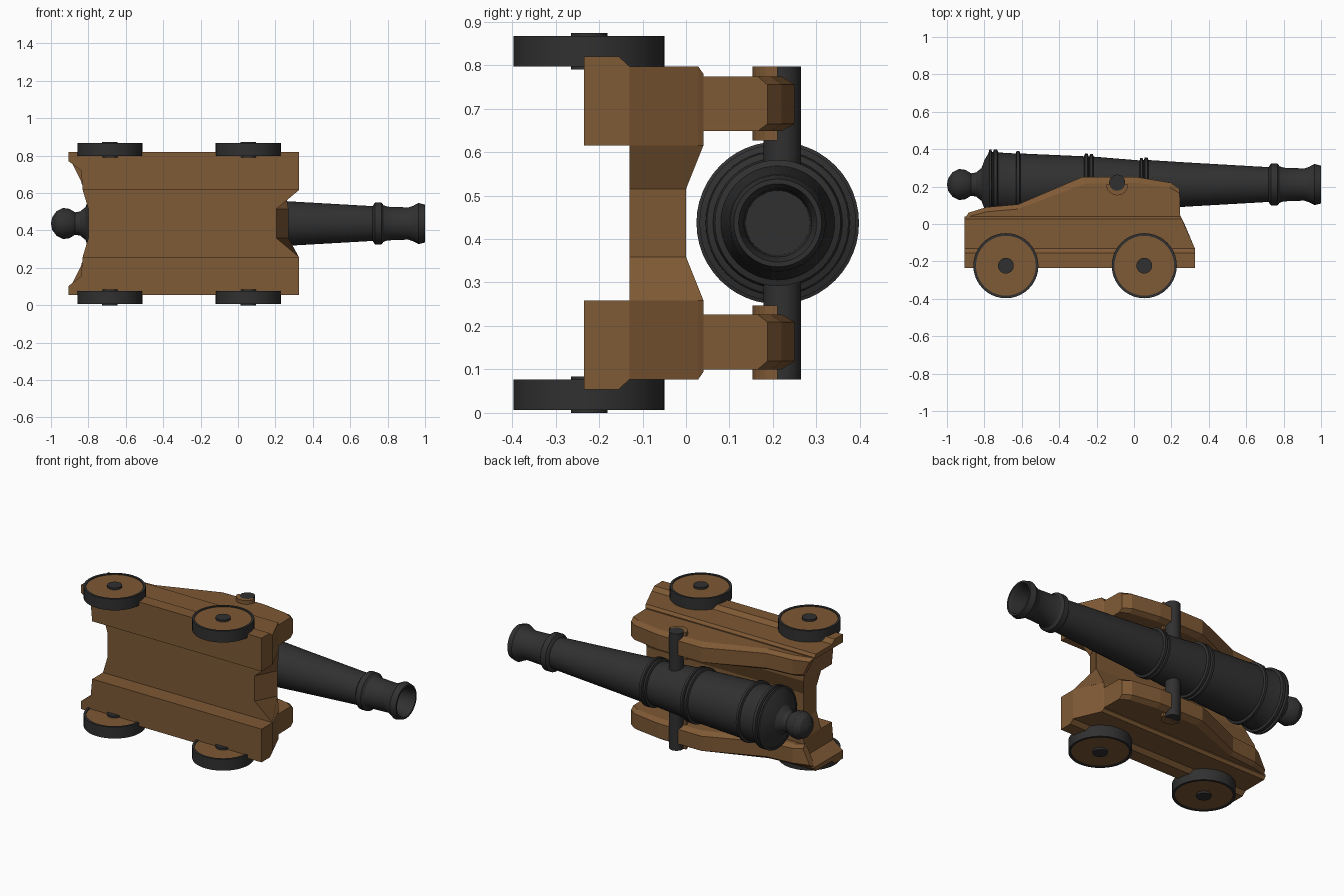
import bpy, bmesh, math
from mathutils import Matrix, Vector

if "Cube" in bpy.data.objects:
    bpy.data.objects.remove(bpy.data.objects["Cube"])

ZC = 0.437          # mid plane of the cannon (it lies on its side)


def material(name, col):
    m = bpy.data.materials.new(name)
    m.diffuse_color = (*col, 1)
    m.use_nodes = True
    m.node_tree.nodes["Principled BSDF"].inputs["Base Color"].default_value = m.diffuse_color
    return m


wood = material("wood", (0.21, 0.10, 0.035))
iron = material("iron", (0.03, 0.03, 0.03))


def finish(name, bm, mat, smooth=False):
    bmesh.ops.remove_doubles(bm, verts=bm.verts, dist=1e-5)
    bmesh.ops.recalc_face_normals(bm, faces=bm.faces)
    me = bpy.data.meshes.new(name)
    bm.to_mesh(me)
    bm.free()
    me.materials.append(mat)
    ob = bpy.data.objects.new(name, me)
    bpy.context.collection.objects.link(ob)
    if smooth:
        bpy.ops.object.select_all(action='DESELECT')
        ob.select_set(True)
        bpy.context.view_layer.objects.active = ob
        bpy.ops.object.shade_smooth_by_angle(angle=math.radians(25))
    return ob


def loft(name, sections, mat):
    """Skin matching closed sections and cap both ends."""
    bm = bmesh.new()
    rings = [[bm.verts.new(p) for p in s] for s in sections]
    n = len(rings[0])
    for a, b in zip(rings, rings[1:]):
        for i in range(n):
            j = (i + 1) % n
            bm.faces.new((a[i], a[j], b[j], b[i]))
    bm.faces.new(rings[0])
    bm.faces.new(rings[-1])
    return finish(name, bm, mat)


def lathe(name, profile, mat, origin, axis, n=40, closed=False):
    """Spin (distance along axis, radius) points around an axis."""
    bm = bmesh.new()
    rot = Vector((0, 0, 1)).rotation_difference(Vector(axis)).to_matrix().to_4x4()
    mtx = Matrix.Translation(origin) @ rot
    vs = [bm.verts.new(mtx @ Vector((r, 0, d))) for d, r in profile]
    edges = [bm.edges.new(e) for e in zip(vs, vs[1:])]
    if closed:
        edges.append(bm.edges.new((vs[-1], vs[0])))
    bmesh.ops.spin(bm, geom=vs + edges, cent=mtx.translation, axis=axis,
                   angle=2 * math.pi, steps=n, use_duplicate=False)
    return finish(name, bm, mat, True)


# Barrel: knob, breech, reinforcing rings, flared muzzle and bore
def ring(x, r, w=0.012):
    return [(x - w, r - 0.014), (x - w * 0.6, r), (x + w * 0.6, r), (x + w, r - 0.014)]


profile = [(-1, 0), (-0.993, 0.034), (-0.97, 0.066), (-0.935, 0.083), (-0.9, 0.078),
           (-0.872, 0.06), (-0.845, 0.064), (-0.815, 0.088), (-0.80, 0.13), (-0.775, 0.172)]
profile += ring(-0.768, 0.187, 0.009) + ring(-0.74, 0.187, 0.014) + [(-0.72, 0.171)]
profile += ring(-0.62, 0.18) + ring(-0.255, 0.165) + ring(-0.228, 0.163)
profile += ring(0.04, 0.143, 0.01) + ring(0.065, 0.145, 0.012)
profile += [(0.09, 0.130), (0.3, 0.117), (0.72, 0.093)] + ring(0.75, 0.112, 0.028)
profile += [(0.80, 0.09), (0.91, 0.086), (0.935, 0.094), (0.965, 0.11), (1, 0.101),
            (1, 0.09), (0.97, 0.078), (0.7, 0.074), (0.7, 0)]
lathe("barrel", profile, iron, (0, 0.211, ZC), (1, 0, 0), 48)

# Trunnion bar through the barrel
lathe("trunnion", [(-0.36, 0), (-0.36, 0.043), (0.36, 0.043), (0.36, 0)], iron,
      (-0.09, 0.221, ZC), (0, 0, 1), 24)

# Floor between the cheeks, dished in the middle
floor = []
for s, dz in ((-1, 0.178), (-1, 0.078), (1, 0.078), (1, 0.178)):
    edge = dz > 0.1
    back, low, high, top = (-0.83, 0.325, 0.25, 0.04) if edge else (-0.80, 0.205, 0.27, 0.0)
    z = ZC + s * dz
    floor.append([(back, -0.13, z), (low, -0.13, z), (high, top, z), (back, top, z)])
loft("carriage_floor", floor, wood)

# Upper cheek outlines: full height, and lowered for the chamfer
full = [(-0.79, 0.09), (-0.62, 0.105), (-0.28, 0.25), (0.02, 0.25), (0.2, 0.22), (0.243, 0.187)]
low = [(-0.79, 0.065), (-0.62, 0.08), (-0.26, 0.215), (0.02, 0.22), (0.19, 0.195), (0.244, 0.165)]

for side, s in (("upper", 1), ("lower", -1)):
    def mz(z):
        return ZC + s * (z - ZC)

    # Stepped base beam with a notched rear end
    beam = []
    for y, zo, xf in ((-0.235, 0.82, 0.325), (-0.155, 0.82, 0.325), (-0.13, 0.797, 0.325),
                      (0.028, 0.797, 0.255), (0.04, 0.78, 0.248)):
        plan = [(-0.905, zo), (-0.905, 0.77), (-0.84, 0.72), (-0.83, 0.615), (xf, 0.615), (xf, zo)]
        beam.append([(x, y, mz(z)) for x, z in plan])
    loft("base_beam_" + side, beam, wood)

    # Cheek plate with chamfered top
    cheek = []
    for z, pts, xb in ((0.648, low, -0.835), (0.665, full, -0.84),
                       (0.755, full, -0.885), (0.774, low, -0.9)):
        yb = pts[0][1] - 0.03
        out = [(0.248, 0.02), (xb, 0.02), (xb, yb)] + pts
        cheek.append([(x, y, mz(z)) for x, y in out])
    loft("cheek_" + side, cheek, wood)

    # Half round bearing under the trunnion
    arc = [(-0.09 + 0.058 * math.cos(a), 0.211 - 0.058 * math.sin(a))
           for a in (math.pi * i / 12 for i in range(13))]
    loft("bearing_" + side, [[(x, y, mz(z)) for x, y in arc] for z in (0.627, 0.797)], wood)

    # Wheels: iron tyre, wooden disc and iron hub
    for end, x in (("front", 0.055), ("rear", -0.685)):
        tag = end + "_" + side
        at = (x, -0.223, mz(0.832))
        lathe("tyre_" + tag, [(-0.035, 0.160), (-0.035, 0.174), (0.035, 0.174), (0.035, 0.160)],
              iron, at, (0, 0, 1), 40, True)
        lathe("wheel_" + tag, [(-0.03, 0), (-0.03, 0.162), (0.03, 0.162), (0.03, 0)],
              wood, at, (0, 0, 1), 40)
        lathe("hub_" + tag, [(-0.042, 0), (-0.042, 0.042), (0.042, 0.042), (0.042, 0)],
              iron, at, (0, 0, 1), 24)
